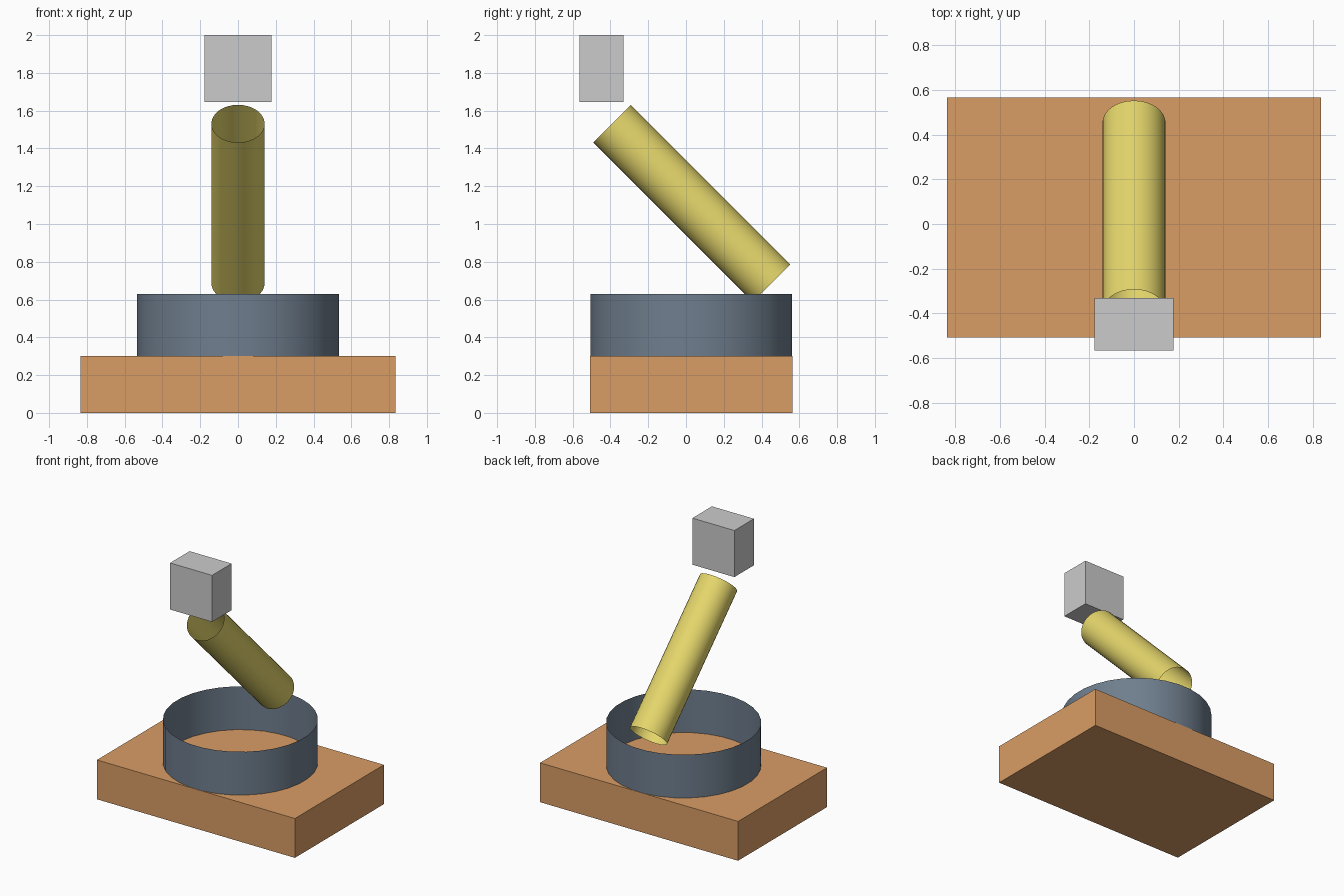
import bpy
import math

if "Cube" in bpy.data.objects:
    bpy.data.objects.remove(bpy.data.objects["Cube"])


def finish(obj, name, color=None):
    obj.name = name
    if color:
        mat = bpy.data.materials.new(name + "_paint")
        mat.diffuse_color = (*color, 1)
        mat.use_nodes = True
        mat.node_tree.nodes["Principled BSDF"].inputs["Base Color"].default_value = mat.diffuse_color
        obj.data.materials.append(mat)
    return obj


def box(name, lo, hi, color=None):
    centre = [(a + b) / 2 for a, b in zip(lo, hi)]
    bpy.ops.mesh.primitive_cube_add(size=1, location=centre)
    obj = bpy.context.object
    obj.scale = [b - a for a, b in zip(lo, hi)]
    bpy.ops.object.transform_apply(location=False, rotation=False, scale=True)
    return finish(obj, name, color)


def open_tube(name, radius, length, location, tilt, spin, color):
    # Thin-walled open cylinder, spun so a flat facet can face the front
    bpy.ops.mesh.primitive_cylinder_add(vertices=32, radius=radius, depth=length,
                                        end_fill_type='NOTHING', location=location,
                                        rotation=(tilt, 0, spin))
    bpy.ops.object.shade_smooth_by_angle(angle=math.radians(40))
    return finish(bpy.context.object, name, color)


# Base block
box("base", (-0.835, -0.507, 0), (0.835, 0.565, 0.30), (0.70, 0.34, 0.13))

# Open collar standing on the base
open_tube("collar", 0.536, 0.33, (0, 0.029, 0.465), 0, math.pi / 32, (0.16, 0.21, 0.27))

# Tilted open barrel rising toward the front
open_tube("barrel", 0.141, 1.194, (0, 0.03, 1.109), math.radians(45), 0, (0.79, 0.68, 0.15))

# Small block floating above the barrel
box("top_block", (-0.177, -0.565, 1.645), (0.177, -0.33, 2.0))
